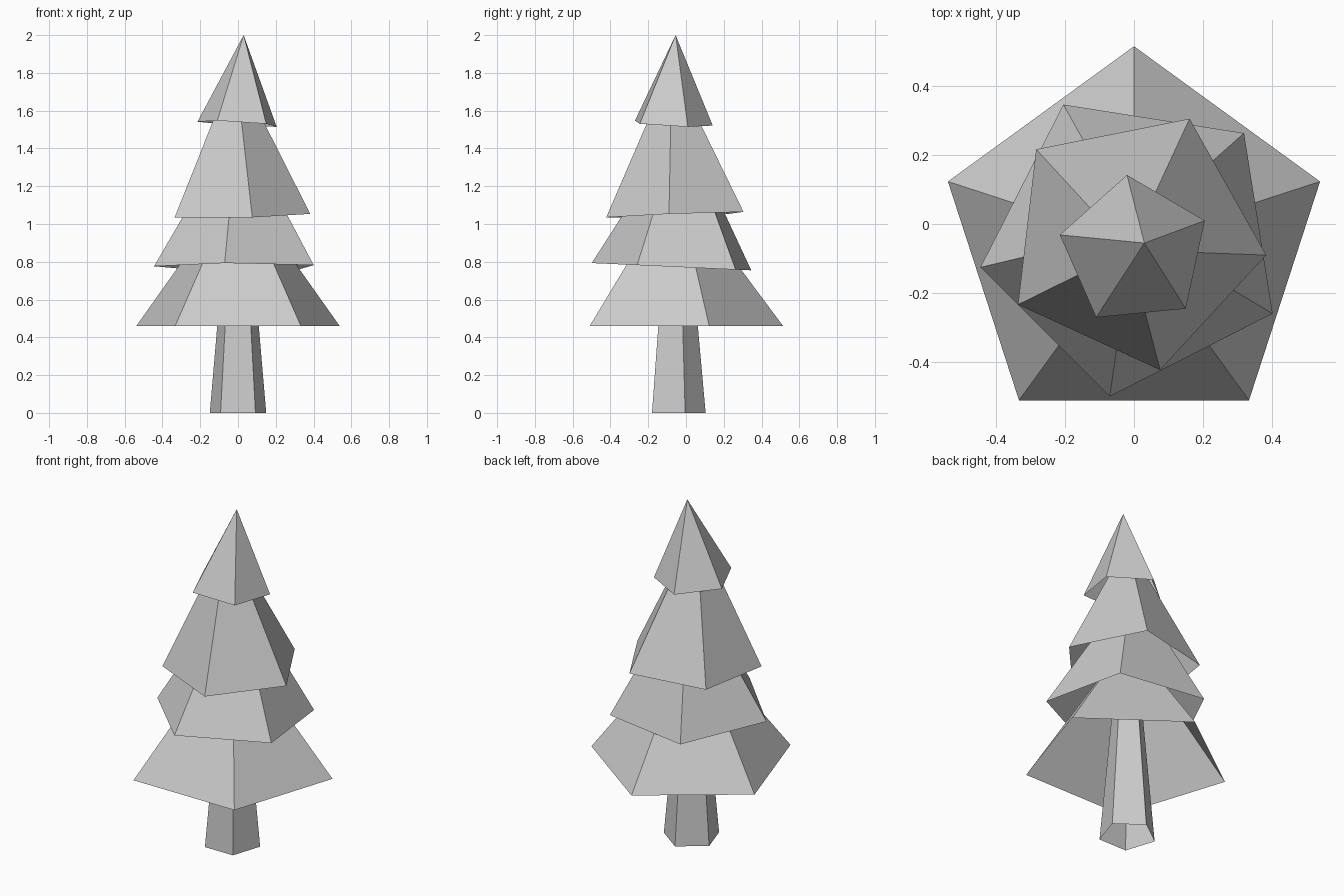
import bpy
import bmesh
from math import radians
from mathutils import Matrix, Vector

default_cube = bpy.data.objects.get("Cube")
if default_cube:
    bpy.data.objects.remove(default_cube, do_unlink=True)

# One plain grey for the whole tree
GREY = (0.6, 0.6, 0.6, 1.0)
grey = bpy.data.materials.new("plain_grey")
grey.use_nodes = True
grey.diffuse_color = GREY
for node in grey.node_tree.nodes:
    if node.type == 'BSDF_PRINCIPLED':
        node.inputs["Base Color"].default_value = GREY

UP = Vector((0, 0, 1))


def open_cone(name, base, tip, radius, tip_radius, corner_angle):
    """Five-sided cone, open underneath, leaning from base to tip."""
    base, tip = Vector(base), Vector(tip)
    axis = tip - base
    bm = bmesh.new()
    bmesh.ops.create_cone(bm, cap_ends=False, segments=5, radius1=radius,
                          radius2=tip_radius, depth=axis.length)
    bmesh.ops.remove_doubles(bm, verts=bm.verts, dist=0.0001)
    # Stand the cone on its base, turn one corner to the angle, then lean it
    lift = Matrix.Translation(UP * axis.length / 2)
    turn = Matrix.Rotation(radians(corner_angle - 90), 4, 'Z')
    lean = UP.rotation_difference(axis).to_matrix().to_4x4()
    bm.transform(Matrix.Translation(base) @ lean @ turn @ lift)
    bmesh.ops.recalc_face_normals(bm, faces=bm.faces)
    mesh = bpy.data.meshes.new(name)
    bm.to_mesh(mesh)
    bm.free()
    mesh.materials.append(grey)
    obj = bpy.data.objects.new(name, mesh)
    bpy.context.collection.objects.link(obj)
    return obj


# Tapered trunk, running up inside the foliage
open_cone("trunk", (0, -0.053, 0), (0, -0.053, 1.1), 0.157, 0.058, 90)

# Foliage tiers, from the widest at the bottom to the tip
open_cone("foliage_bottom", (0, -0.052, 0.46), (0, -0.052, 1.22), 0.566, 0, 90)
open_cone("foliage_lower", (0, -0.055, 0.773), (0, -0.02, 1.54), 0.45, 0, 45)
open_cone("foliage_upper", (0, -0.045, 1.048), (-0.015, -0.075, 1.84), 0.385, 0, 65.3)
open_cone("foliage_top", (0.002, -0.079, 1.531), (0.03, -0.055, 2.0), 0.222, 0, 95.7)
